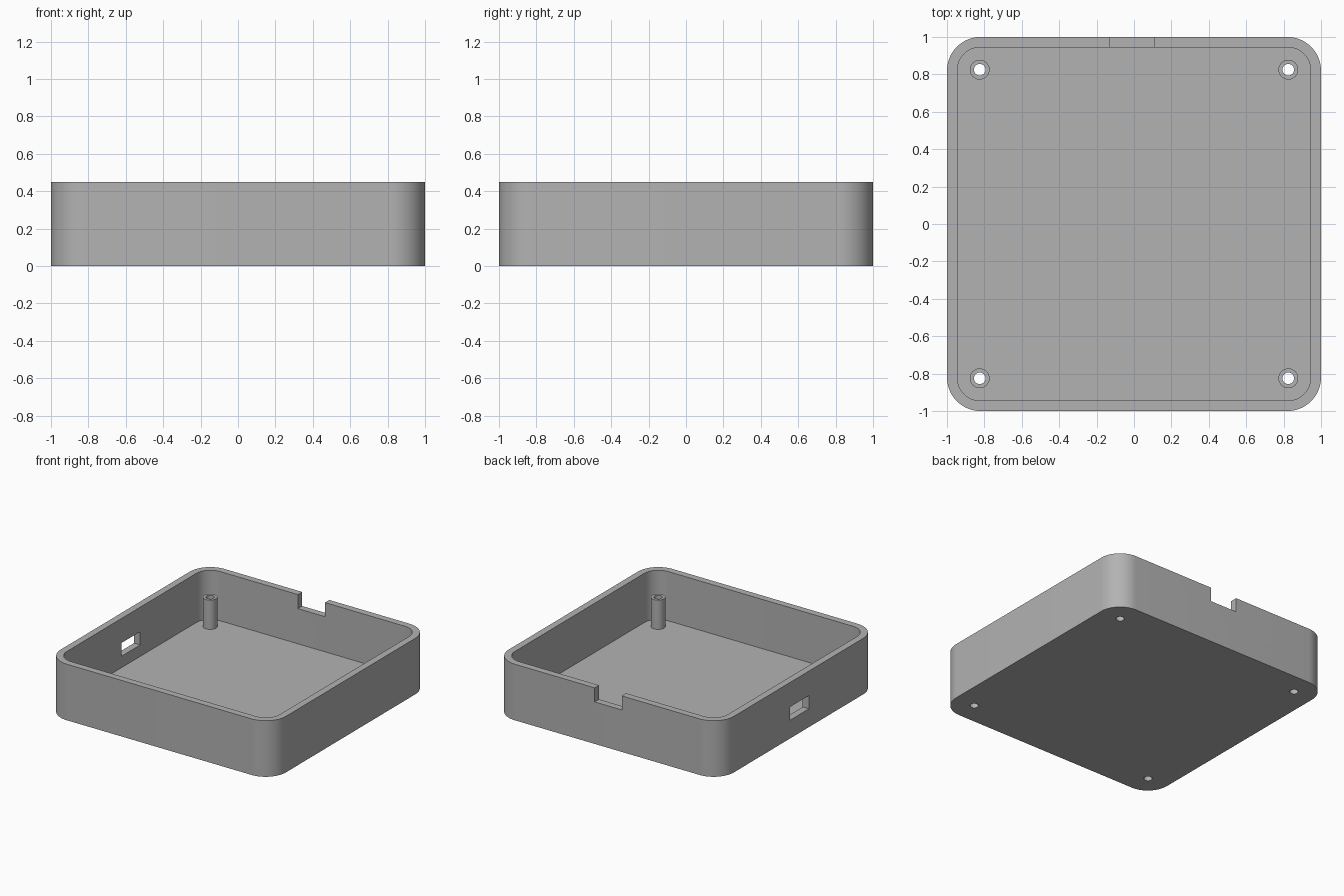
import bpy
import bmesh
from math import cos, sin, pi, radians

if "Cube" in bpy.data.objects:
    bpy.data.objects.remove(bpy.data.objects["Cube"], do_unlink=True)

HEIGHT, WALL, RADIUS = 0.45, 0.055, 0.18
POST_AT, POST_R, HOLE_R, POST_TOP = 0.825, 0.053, 0.031, 0.29

grey = bpy.data.materials.new("plain grey")
grey.use_nodes = True
colour = (0.45, 0.45, 0.45, 1)
grey.diffuse_color = colour
grey.node_tree.nodes["Principled BSDF"].inputs["Base Color"].default_value = colour


def prism(name, outline, z0, z1):
    """Extrude a counter-clockwise outline from z0 up to z1."""
    bm = bmesh.new()
    base = bm.faces.new([bm.verts.new((x, y, z0)) for x, y in outline])
    top = bmesh.ops.extrude_face_region(bm, geom=[base], use_keep_orig=True)["geom"]
    for v in top:
        if isinstance(v, bmesh.types.BMVert):
            v.co.z = z1
    bmesh.ops.recalc_face_normals(bm, faces=bm.faces)
    mesh = bpy.data.meshes.new(name)
    bm.to_mesh(mesh)
    bm.free()
    mesh.materials.append(grey)
    obj = bpy.data.objects.new(name, mesh)
    bpy.context.collection.objects.link(obj)
    return obj


def rounded_square(half, radius, steps=16):
    points = []
    for corner, (sx, sy) in enumerate([(1, 1), (-1, 1), (-1, -1), (1, -1)]):
        for i in range(steps + 1):
            a = (corner + i / steps) * pi / 2
            points.append((sx * (half - radius) + radius * cos(a),
                           sy * (half - radius) + radius * sin(a)))
    return points


def circle(x, y, r, sides=32):
    return [(x + r * cos(2 * pi * i / sides), y + r * sin(2 * pi * i / sides))
            for i in range(sides)]


def rectangle(x0, x1, y0, y1):
    return [(x0, y0), (x1, y0), (x1, y1), (x0, y1)]


def activate(obj):
    bpy.ops.object.select_all(action="DESELECT")
    obj.select_set(True)
    bpy.context.view_layer.objects.active = obj


def cut(obj, cutter):
    """Subtract the cutter from the part, then discard the cutter."""
    cutter.hide_render = True
    mod = obj.modifiers.new("cut", "BOOLEAN")
    mod.operation, mod.solver, mod.object = "DIFFERENCE", "EXACT", cutter
    activate(obj)
    bpy.ops.object.modifier_apply(modifier=mod.name)
    bpy.data.objects.remove(cutter, do_unlink=True)


def finish(obj):
    activate(obj)
    bpy.ops.object.shade_smooth_by_angle(angle=radians(30))


# Open tray with rounded corners
tray = prism("tray", rounded_square(1, RADIUS), 0, HEIGHT)
cut(tray, prism("cavity", rounded_square(1 - WALL, RADIUS - WALL), WALL, 1))

# Notch in the back rim and window in the right wall
cut(tray, prism("notch", rectangle(-0.13, 0.11, 0.9, 1.1), 0.337, 1))
cut(tray, prism("window", rectangle(-1.1, -0.9, -0.13, 0.11), 0.147, 0.253))

# Hollow screw posts, drilled through the floor
for side, sx in (("right", -1), ("left", 1)):
    for end, sy in (("front", -1), ("back", 1)):
        x, y = sx * POST_AT, sy * POST_AT
        post = prism(f"{end}_{side}_post", circle(x, y, POST_R), WALL - 0.005, POST_TOP)
        for part in (tray, post):
            cut(part, prism("drill", circle(x, y, HOLE_R), -0.1, 1))
        finish(post)

finish(tray)
